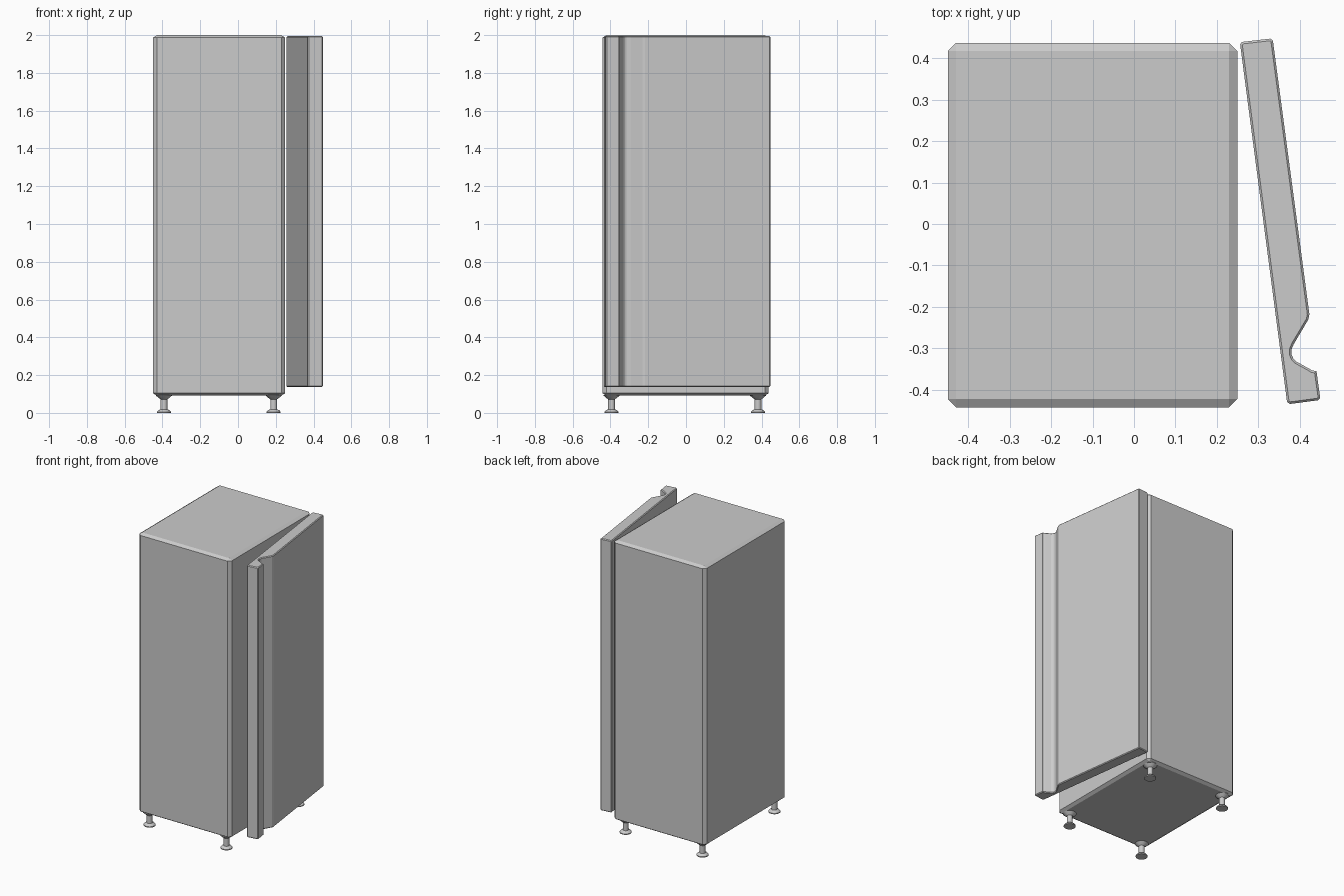
import bpy, bmesh, math
from mathutils import Matrix, Vector

if "Cube" in bpy.data.objects:
    bpy.data.objects.remove(bpy.data.objects["Cube"])


def finish(bm, name):
    bmesh.ops.recalc_face_normals(bm, faces=bm.faces)
    mesh = bpy.data.meshes.new(name)
    bm.to_mesh(mesh)
    bm.free()
    obj = bpy.data.objects.new(name, mesh)
    bpy.context.collection.objects.link(obj)
    return obj


# Cabinet body: chamfered box, with flatter chamfers at top and bottom
def make_body(x0, x1, y0, y1, z0, z1, wide=0.02, low=0.013):
    bm = bmesh.new()
    size = Vector((x1 - x0, y1 - y0, z1 - z0))
    centre = Vector((x0 + x1, y0 + y1, z0 + z1)) / 2
    bmesh.ops.create_cube(bm, size=1, matrix=Matrix.Translation(centre) @ Matrix.Diagonal((*size, 1)))
    bmesh.ops.bevel(bm, geom=bm.edges[:], offset=wide, segments=1, affect='EDGES')
    for v in bm.verts:
        if abs(v.co.z - (z1 - wide)) < 1e-4:
            v.co.z = z1 - low
        elif abs(v.co.z - (z0 + wide)) < 1e-4:
            v.co.z = z0 + low
    return finish(bm, "cabinet_body")


# Ajar door: extruded outline with a full-height recessed handle groove
def make_door(outline, z0, z1):
    bm = bmesh.new()
    base = bm.faces.new([bm.verts.new((x, y, z0)) for x, y in outline])
    out = bmesh.ops.extrude_face_region(bm, geom=[base])
    # extrusion keeps the base face, closing the bottom
    for v in out["geom"]:
        if isinstance(v, bmesh.types.BMVert):
            v.co.z = z1
    bmesh.ops.recalc_face_normals(bm, faces=bm.faces)
    rims = [e for e in bm.edges if abs(e.verts[0].co.z - e.verts[1].co.z) < 1e-5]
    bmesh.ops.bevel(bm, geom=rims, offset=0.005, segments=1, affect='EDGES')
    return finish(bm, "door")


# Levelling foot: lathed profile of base pad, stem and flared collar
def make_foot(name, x, y, sides=32):
    profile = [(0, 0), (0.037, 0), (0.037, 0.006), (0.030, 0.014), (0.018, 0.019),
               (0.018, 0.072), (0.028, 0.079), (0.043, 0.092), (0.043, 0.096), (0, 0.096)]
    bm = bmesh.new()
    verts = [bm.verts.new((r, 0, z)) for r, z in profile]
    edges = [bm.edges.new(p) for p in zip(verts, verts[1:])]
    bmesh.ops.spin(bm, geom=verts + edges, cent=(0, 0, 0), axis=(0, 0, 1),
                   angle=math.tau, steps=sides)
    bmesh.ops.remove_doubles(bm, verts=bm.verts, dist=1e-5)
    obj = finish(bm, name)
    obj.location = (x, y, 0)
    return obj


make_body(-0.449, 0.249, -0.442, 0.437, 0.091, 2.0)

make_door([(0.256, 0.433), (0.260, 0.439), (0.329, 0.447), (0.335, 0.442),
           (0.423, -0.218), (0.420, -0.231), (0.385, -0.290), (0.380, -0.302),
           (0.380, -0.315), (0.384, -0.324), (0.392, -0.332), (0.421, -0.348),
           (0.429, -0.353), (0.440, -0.355), (0.449, -0.419), (0.444, -0.425),
           (0.376, -0.434), (0.369, -0.429)], 0.137, 1.994)

feet = [make_foot(f"{side}_{end}_foot", x, y)
        for side, x in (("left", -0.392), ("right", 0.189))
        for end, y in (("front", -0.394), ("back", 0.381))]

# Round feet are smooth, the cabinet and door stay faceted
bpy.ops.object.select_all(action='DESELECT')
for foot in feet:
    foot.select_set(True)
bpy.context.view_layer.objects.active = feet[0]
bpy.ops.object.shade_smooth_by_angle(angle=math.radians(30))
